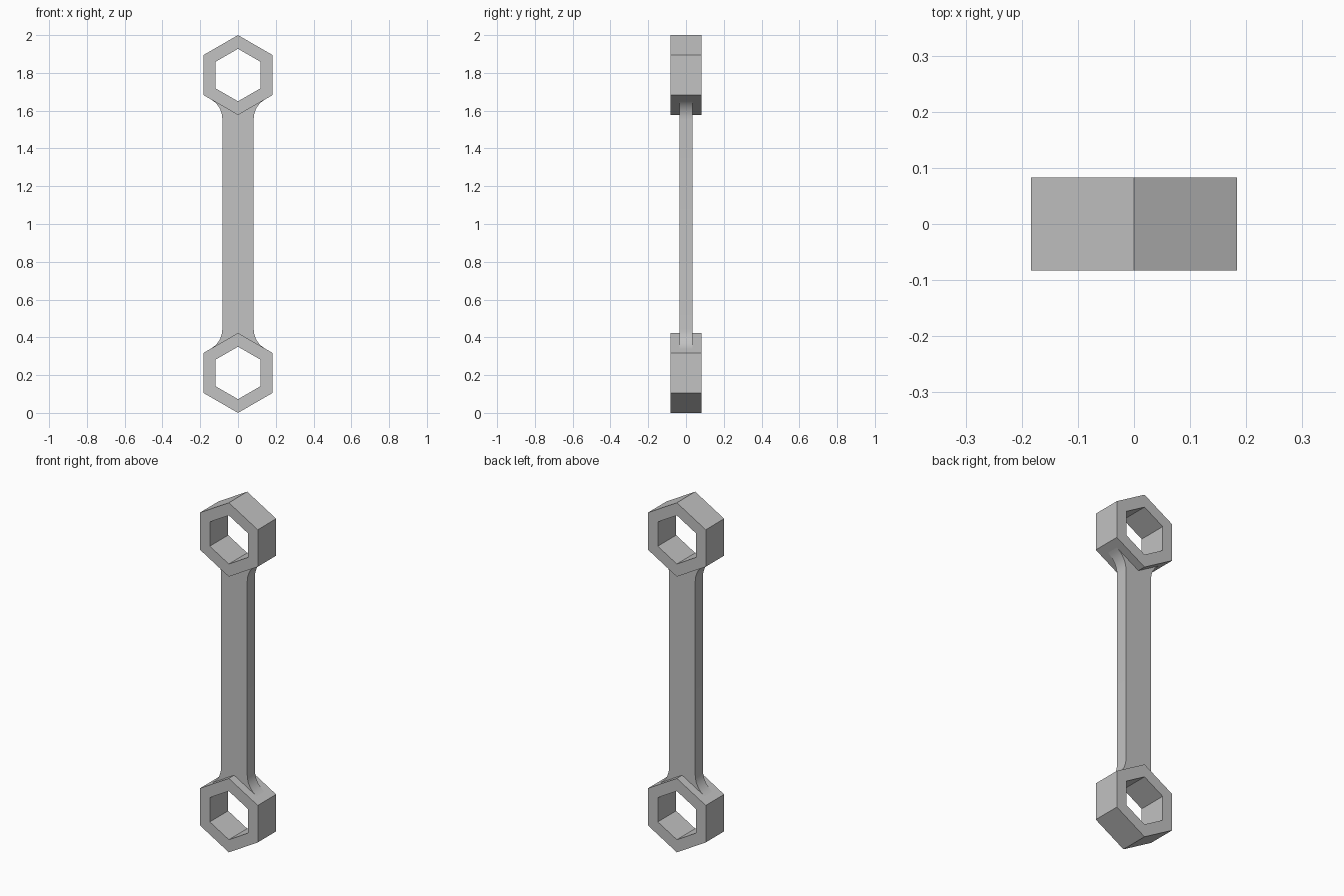
import bpy, bmesh
from math import sin, cos, tan, pi, radians, sqrt
from mathutils import Vector

cube = bpy.data.objects.get("Cube")
if cube:
    bpy.data.objects.remove(cube, do_unlink=True)

# Dimensions
R_OUT, R_IN = 0.2115, 0.139      # hexagon corner radii
HEAD_Y, BAR_Y = 0.083, 0.035     # half thicknesses
BAR_X, FILLET = 0.083, 0.12      # half width of the bar, fillet radius
Z_LOW, Z_HIGH = R_OUT, 2 - R_OUT

steel = bpy.data.materials.new("grey_steel")
steel.use_nodes = True
GREY = (0.54, 0.54, 0.54, 1)
steel.diffuse_color = GREY
steel.node_tree.nodes["Principled BSDF"].inputs["Base Color"].default_value = GREY


def finish(name, bm):
    bmesh.ops.recalc_face_normals(bm, faces=bm.faces)
    mesh = bpy.data.meshes.new(name)
    bm.to_mesh(mesh)
    bm.free()
    mesh.materials.append(steel)
    obj = bpy.data.objects.new(name, mesh)
    bpy.context.collection.objects.link(obj)
    return obj


def hex_ring(name, z):
    """Hexagonal ring with a corner pointing up and down."""
    bm = bmesh.new()
    loops = [[bm.verts.new((r * sin(i * pi / 3), y, z + r * cos(i * pi / 3)))
              for i in range(6)]
             for r, y in ((R_OUT, -HEAD_Y), (R_OUT, HEAD_Y), (R_IN, HEAD_Y), (R_IN, -HEAD_Y))]
    for k in range(4):
        a, b = loops[k], loops[(k + 1) % 4]
        for i in range(6):
            j = (i + 1) % 6
            bm.faces.new((a[i], a[j], b[j], b[i]))
    return finish(name, bm)


def shank(name):
    """Flat bar whose ends flare tangentially into the hexagon sides."""
    corner_z = Z_LOW + R_OUT - BAR_X / sqrt(3)
    top = corner_z + FILLET * tan(radians(30))
    arc = []
    for i in range(9):
        a = radians(60) * i / 8
        arc.append((BAR_X + FILLET * (1 - cos(a)), top - FILLET * sin(a)))
    # Lower right quarter: centre tip sunk into the ring wall, then the flare
    sink = 0.02
    end = arc[-1]
    quarter = [(0, Z_LOW + R_OUT - sink), (end[0] - sink / 2, end[1] - sink / 2)] + arc[::-1]
    right = quarter + [(x, 2 - z) for x, z in reversed(quarter)]
    outline = right + [(-x, z) for x, z in reversed(right) if x > 0]
    bm = bmesh.new()
    face = bm.faces.new([bm.verts.new((x, -BAR_Y, z)) for x, z in outline])
    ext = bmesh.ops.extrude_face_region(bm, geom=[face])
    bmesh.ops.translate(bm, vec=Vector((0, 2 * BAR_Y, 0)),
                        verts=[v for v in ext["geom"] if isinstance(v, bmesh.types.BMVert)])
    obj = finish(name, bm)
    bpy.ops.object.select_all(action="DESELECT")
    bpy.context.view_layer.objects.active = obj
    obj.select_set(True)
    bpy.ops.object.shade_smooth_by_angle(angle=radians(30))
    return obj


hex_ring("lower_hex_ring", Z_LOW)
hex_ring("upper_hex_ring", Z_HIGH)
shank("shank")
